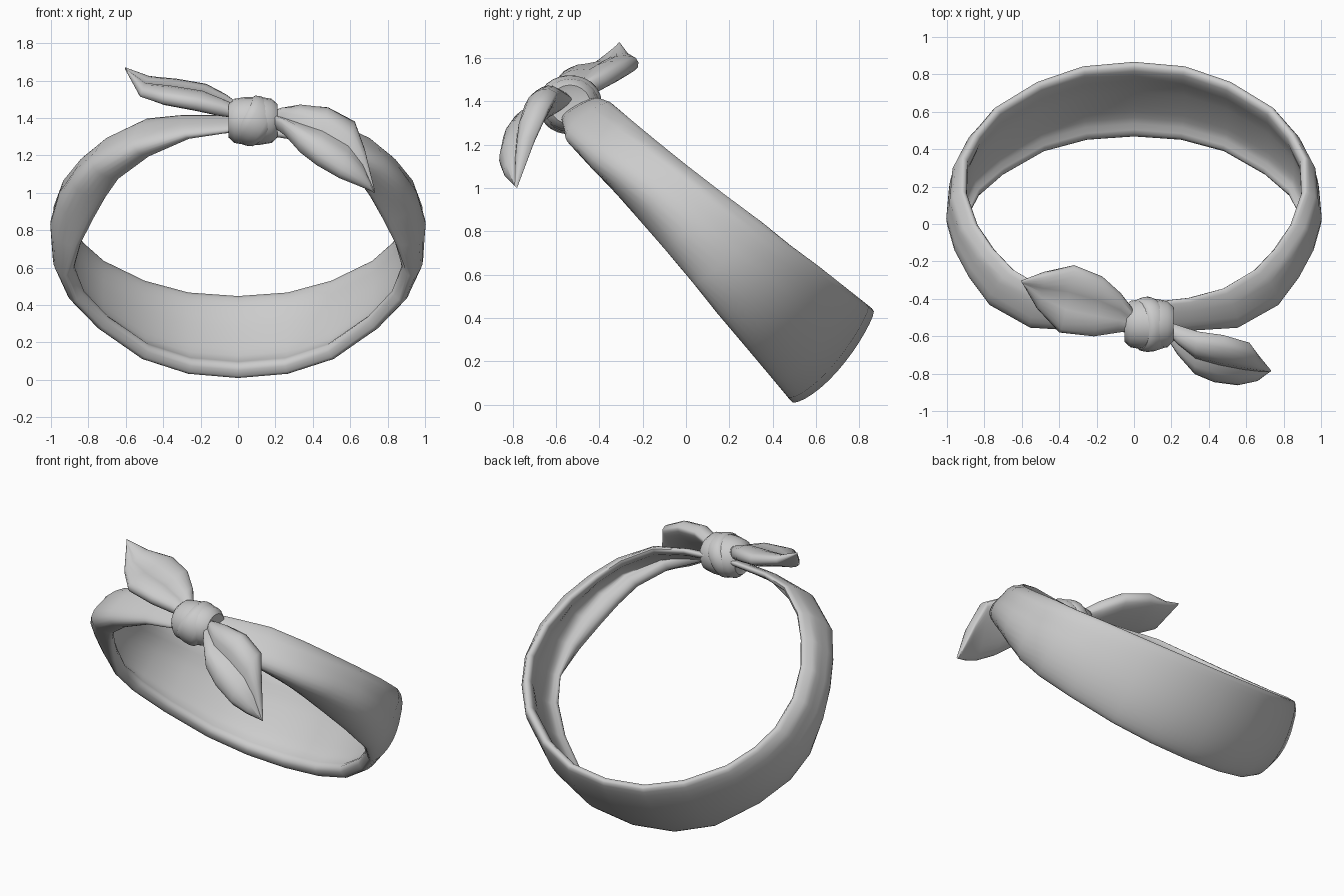
import bpy
from math import sin, cos, pi, exp, copysign
from mathutils import Vector, Matrix

if "Cube" in bpy.data.objects:
    bpy.data.objects.remove(bpy.data.objects["Cube"], do_unlink=True)

cloth = bpy.data.materials.new("grey cloth")
cloth.use_nodes = True
cloth.diffuse_color = (0.6, 0.6, 0.6, 1)
bsdf = cloth.node_tree.nodes["Principled BSDF"]
bsdf.inputs["Base Color"].default_value = (0.6, 0.6, 0.6, 1)
bsdf.inputs["Roughness"].default_value = 0.8


def loft(name, rings, closed=False, angle=50):
    """Skin a list of equal vertex rings, capped at the ends unless closed."""
    n, m = len(rings[0]), len(rings)
    verts = [p for ring in rings for p in ring]
    faces = []
    for i in range(m if closed else m - 1):
        a, b = i * n, (i + 1) % m * n
        for j in range(n):
            k = (j + 1) % n
            faces.append((a + j, a + k, b + k, b + j))
    if not closed:
        faces += [tuple(range(n))[::-1], tuple(range((m - 1) * n, m * n))]
    mesh = bpy.data.meshes.new(name)
    mesh.from_pydata(verts, [], faces)
    mesh.materials.append(cloth)
    obj = bpy.data.objects.new(name, mesh)
    bpy.context.collection.objects.link(obj)
    bpy.ops.object.select_all(action='DESELECT')
    obj.select_set(True)
    bpy.context.view_layer.objects.active = obj
    bpy.ops.object.mode_set(mode='EDIT')
    bpy.ops.mesh.select_all(action='SELECT')
    bpy.ops.mesh.normals_make_consistent(inside=False)
    bpy.ops.object.mode_set(mode='OBJECT')
    bpy.ops.object.shade_smooth_by_angle(angle=angle * pi / 180)
    return obj


# Band: plan positions of the upper edge, middle and lower edge, back to front
half = [
    (0, .88, 0, .695, 0, .51),
    (.28, .855, .285, .67, .27, .49),
    (.53, .77, .54, .59, .52, .42),
    (.76, .63, .775, .45, .75, .28),
    (.88, .49, .92, .32, .89, .15),
    (.95, .35, .99, .16, .935, .03),
    (.95, .17, 1, 0, .87, -.11),
    (.885, 0, .96, -.14, .80, -.23),
    (.79, -.14, .885, -.28, .73, -.33),
    (.68, -.26, .78, -.42, .65, -.42),
    (.5, -.37, .56, -.545, .48, -.51),
    (.3, -.42, .29, -.56, .26, -.545),
    (0, -.45, 0, -.57, 0, -.56),
]


def station(row, side):
    tx, ty, mx, my, bx, by = row
    top = Vector((tx * side, ty, min(1.425, 1.11 - .8 * ty)))
    low = Vector((bx * side, by, .58 - 1.15 * by + 1.6 * max(0, -.5 - by)))
    mid = Vector((mx * side, my, (top.z + low.z) / 2 - .05 * min(1, (top - low).length * 2)))
    return top, mid, low


stations = [station(r, 1) for r in half] + [station(r, -1) for r in half[-2:0:-1]]
count = len(stations)
rings = []
for i, (top, mid, low) in enumerate(stations):
    along = stations[(i + 1) % count][1] - stations[i - 1][1]
    ctrl = 2 * mid - (top + low) / 2
    fold = exp(-((min(i, count - i) - 7) / 2.2) ** 2)
    size = min(1, .35 + 1.5 * (top - low).length)
    ring = []
    for j in range(32):
        a = 2 * pi * j / 32
        v = .5 - .53 * cos(a)
        point = (1 - v) ** 2 * top + 2 * v * (1 - v) * ctrl + v * v * low
        slope = (1 - v) * (top - ctrl) + v * (ctrl - low)
        out = slope.cross(along).normalized()
        thick = copysign(abs(sin(a)) ** .6, sin(a)) * .038 - .038
        # overlapping hem below the upper edge, rolled rims on the inside
        if sin(a) > 0 and .04 < v < .2:
            thick += .018 * fold
        elif sin(a) < 0:
            thick -= .03 * exp(-((v - .94) / .12) ** 2) + .012 * exp(-((v - .06) / .1) ** 2)
        ring.append(point + out * thick * size)
    rings.append(ring)
loft("band", rings, closed=True)


# Bow tails: leaf shaped, puffed cloth lofted between two edge lines
def tail(name, edges, front, rear, flip):
    rings, last = [], len(edges) - 1
    for i, row in enumerate(edges):
        e1, e2 = Vector(row[:3]), Vector(row[3:])
        lo, hi = edges[max(i - 1, 0)], edges[min(i + 1, last)]
        along = Vector(hi[:3]) + Vector(hi[3:]) - Vector(lo[:3]) - Vector(lo[3:])
        out = (e1 - e2).cross(along).normalized() * flip
        puff = .1 + .9 * sin(pi * min(1, (i + .6) / (last + .6))) ** .8
        ring = []
        for j in range(24):
            a = 2 * pi * j / 24
            v = .5 - .5 * cos(a)
            crease = 1 - .4 * exp(-((v - .5) / .13) ** 2) * (0 < i < last)
            swell = copysign(abs(sin(a)) ** .7, sin(a)) * puff
            off = swell * (front * crease if sin(a) > 0 else rear)
            ring.append(e1.lerp(e2, v) + out * off)
        rings.append(ring)
    loft(name, rings)


tail("right_tail", [
    (.02, -.49, 1.45, .02, -.56, 1.41),
    (-.07, -.37, 1.50, -.10, -.58, 1.44),
    (-.17, -.28, 1.55, -.22, -.60, 1.47),
    (-.32, -.22, 1.58, -.40, -.58, 1.50),
    (-.48, -.26, 1.61, -.52, -.45, 1.53),
    (-.605, -.305, 1.67, -.595, -.32, 1.65)], .06, .06, 1)
tail("left_tail", [
    (.17, -.52, 1.41, .17, -.58, 1.37),
    (.25, -.55, 1.43, .25, -.68, 1.31),
    (.34, -.58, 1.45, .33, -.77, 1.22),
    (.48, -.60, 1.44, .42, -.81, 1.15),
    (.62, -.64, 1.37, .54, -.83, 1.08),
    (.665, -.70, 1.23, .64, -.82, 1.04),
    (.73, -.78, 1.0, .715, -.79, 1.01)], .10, .03, -1)


# Knot: a barrel of cloth around the band, with a slanted wrap over it
knot = Vector((.08, -.535, 1.385))
profile = [(-.12, .06), (-.13, .09), (-.10, .118), (-.04, .128),
           (.04, .128), (.10, .118), (.13, .09), (.12, .06)]
loft("knot", [[knot + Vector((x, r * 1.05 * cos(a), r * sin(a)))
               for a in (2 * pi * j / 20 for j in range(20))] for x, r in profile])

tilt = Matrix.Rotation(.5, 3, 'Y') @ Matrix.Rotation(.2, 3, 'Z')
wrap = []
for i in range(24):
    a = 2 * pi * i / 24
    wide = .062 + .014 * cos(a)
    wrap.append([knot + tilt @ Vector((
        wide * cos(b), -(.118 + .026 * sin(b)) * cos(a) * 1.03,
        (.112 + .026 * sin(b)) * sin(a))) for b in (2 * pi * j / 12 for j in range(12))])
loft("knot_wrap", wrap, closed=True)
